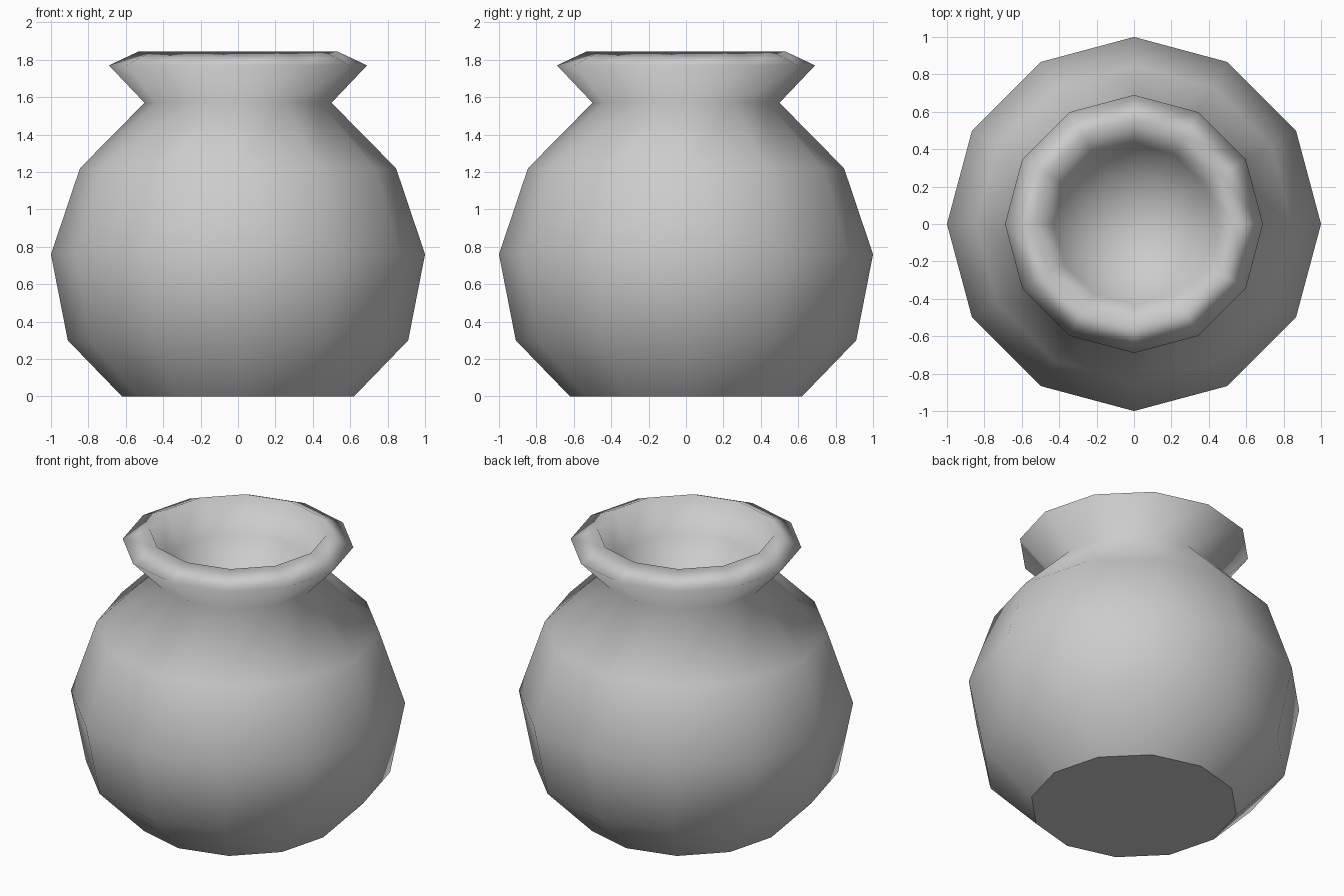
import bpy, bmesh
from math import cos, sin, tau

if "Cube" in bpy.data.objects:
    bpy.data.objects.remove(bpy.data.objects["Cube"])

SIDES = 12

# Radius and height of each ring: belly, neck, flared lip, then the hollow inside
PROFILE = [(0.62, 0.0), (0.91, 0.30), (1.0, 0.76), (0.845, 1.22), (0.50, 1.57),
           (0.69, 1.77), (0.53, 1.845), (0.43, 1.63), (0.25, 1.46)]
HOLLOW_FLOOR = 1.40


def ring(bm, radius, z):
    return [bm.verts.new((radius * cos(tau * i / SIDES), radius * sin(tau * i / SIDES), z))
            for i in range(SIDES)]


bm = bmesh.new()
rings = [ring(bm, r, z) for r, z in PROFILE]

# Walls
for low, high in zip(rings, rings[1:]):
    for i in range(SIDES):
        j = (i + 1) % SIDES
        bm.faces.new((low[i], low[j], high[j], high[i]))

# Bottom of the hollow
centre = bm.verts.new((0, 0, HOLLOW_FLOOR))
for i in range(SIDES):
    bm.faces.new((rings[-1][i], rings[-1][(i + 1) % SIDES], centre))

# Smooth body with a flat base and a crisp base edge
for face in bm.faces:
    face.smooth = True
base = bm.faces.new(rings[0][::-1])
base.smooth = False
for edge in base.edges:
    edge.smooth = False

mesh = bpy.data.meshes.new("pot")
bm.to_mesh(mesh)
bm.free()
bpy.context.collection.objects.link(bpy.data.objects.new("pot", mesh))
